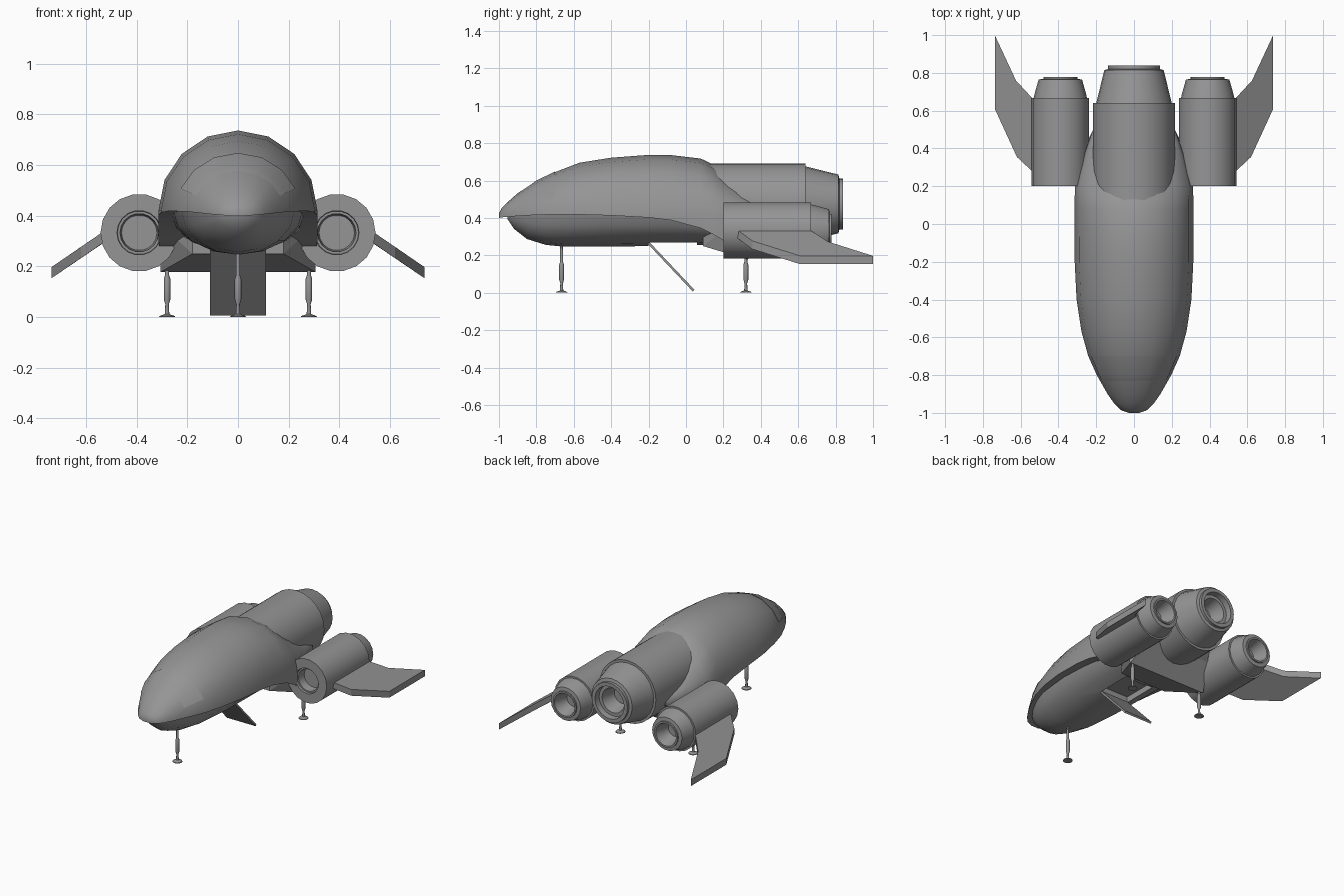
import bpy, bmesh, math
from mathutils import Vector

if "Cube" in bpy.data.objects:
    bpy.data.objects.remove(bpy.data.objects["Cube"])

grey = bpy.data.materials.new("dark_grey")
grey.diffuse_color = (.3, .3, .3, 1)
grey.use_nodes = True
grey.node_tree.nodes["Principled BSDF"].inputs["Base Color"].default_value = grey.diffuse_color


def make(name, bm, angle=30):
    bmesh.ops.remove_doubles(bm, verts=bm.verts, dist=1e-5)
    bmesh.ops.recalc_face_normals(bm, faces=bm.faces)
    me = bpy.data.meshes.new(name)
    bm.to_mesh(me)
    bm.free()
    me.materials.append(grey)
    ob = bpy.data.objects.new(name, me)
    bpy.context.collection.objects.link(ob)
    bpy.ops.object.select_all(action='DESELECT')
    ob.select_set(True)
    bpy.context.view_layer.objects.active = ob
    if angle:
        bpy.ops.object.shade_smooth_by_angle(angle=math.radians(angle))
    return ob


def loft(name, rings, angle=30, closed=True, caps=True):
    bm = bmesh.new()
    vs = [[bm.verts.new(p) for p in r] for r in rings]
    n = len(rings[0])
    for a, b in zip(vs, vs[1:]):
        for i in range(n if closed else n - 1):
            j = (i + 1) % n
            bm.faces.new((a[i], a[j], b[j], b[i]))
    if caps:
        bm.faces.new(vs[0])
        bm.faces.new(vs[-1])
    return make(name, bm, angle)


def lathe(name, profile, loc, axis='Y', seg=18):
    rings = []
    for r, h in profile:
        ring = []
        for i in range(seg):
            a = 2 * math.pi * i / seg
            u, v = max(r, 1e-4) * math.cos(a), max(r, 1e-4) * math.sin(a)
            ring.append(Vector(loc) + Vector((u, h, v) if axis == 'Y' else (u, v, h)))
        rings.append(ring)
    return loft(name, rings)


def hull_solid(name, pts):
    bm = bmesh.new()
    for p in pts:
        bm.verts.new(p)
    bmesh.ops.convex_hull(bm, input=bm.verts)
    bmesh.ops.dissolve_limit(bm, angle_limit=0.01, verts=bm.verts, edges=bm.edges)
    return make(name, bm, 0)


# Upper shell: y, half width, arch base, top, skirt bottom
SHELL = [
    (-1.0, .028, .405, .425, .400), (-.985, .07, .408, .452, .403),
    (-.95, .105, .411, .488, .406), (-.90, .140, .415, .532, .410),
    (-.80, .197, .42, .597, .416), (-.70, .242, .42, .645, .418),
    (-.57, .278, .42, .695, .418), (-.40, .304, .42, .722, .413),
    (-.20, .314, .42, .737, .402), (-.08, .314, .42, .736, .388),
    (.08, .314, .42, .717, .345), (.14, .314, .42, .688, .315),
    (.20, .312, .41, .640, .280), (.32, .278, .41, .550, .250),
    (.42, .245, .41, .500, .300), (.52, .210, .41, .450, .390)]


def arch(y, w, base, top, i0=0, i1=8):
    return [Vector((w * math.cos(math.pi * i / 8), y,
                    base + (top - base) * math.sin(math.pi * i / 8)))
            for i in range(i0, i1 + 1)]


loft("upper_shell", [[Vector((w, y, s))] + arch(y, w, b, t) + [Vector((-w, y, s))]
                     for y, w, b, t, s in SHELL], 35)

# Windscreen panel, slightly proud of the shell
e = .003
front = (-.83, .18, .4185, .5775)
screen = [s[:4] for s in SHELL[4:6]]
rings = [arch(*front, 1, 7)]
rings += [arch(y, w + e, b, t + e, 1, 7) for y, w, b, t in screen]
rings += [arch(*screen[-1], 1, 7)]
loft("windscreen", rings, 30, closed=False, caps=False)

# Lower hull: y, half width, top, bottom
HULL = [(-.955, .035, .412, .395), (-.92, .09, .42, .342), (-.85, .142, .43, .287),
        (-.75, .192, .43, .256), (-.65, .225, .43, .246), (-.40, .258, .43, .246),
        (-.10, .265, .42, .252), (.10, .26, .40, .255), (.26, .24, .38, .245)]
belly = loft("lower_hull", [arch(y, w, t, b) for y, w, t, b in HULL], 35)

# Ramp opening cut into the hull
cut = hull_solid("ramp_cutter", [(x, y, z) for x in (-.11, .11)
                                 for y in (-.2, .06) for z in (.2, .31)])
cut.hide_render = True
mod = belly.modifiers.new("opening", 'BOOLEAN')
mod.operation, mod.solver, mod.object = 'DIFFERENCE', 'EXACT', cut
bpy.ops.object.select_all(action='DESELECT')
bpy.context.view_layer.objects.active = belly
belly.select_set(True)
bpy.ops.object.modifier_apply(modifier=mod.name)
bpy.data.objects.remove(cut)

# Lowered boarding ramp
hull_solid("boarding_ramp", [(x, y, z) for x in (-.11, .11) for y, z in
                             ((-.205, .262), (-.195, .27), (.045, .016), (.037, .006))])

# Rear belly wedge carrying the main legs
hull_solid("rear_belly", [(s * x, y, z) for s in (-1, 1) for x, y, z in
                          ((.18, .09, .25), (.306, .33, .178), (.21, .51, .40),
                           (.18, .09, .30), (.30, .24, .36))])

# Central engine
lathe("centre_engine", [(0, .12), (.217, .12), (.217, .64), (.2, .64), (.195, .66),
                        (.157, .815), (.137, .82), (.137, .84), (.112, .84),
                        (.108, .80), (.085, .80), (.06, .70), (0, .70)],
      (0, 0, .475), seg=24)


# Landing leg shape
def leg(name, x, y, top):
    lathe(name, [(0, 0), (.032, 0), (.03, .004), (.009, .012), (.007, .05), (.013, .07),
                 (.013, .15), (.008, .165), (.008, top), (0, top)], (x, y, 0), 'Z', 12)


leg("nose_leg", 0, -.665, .27)

for s, side in ((1, "right"), (-1, "left")):
    # Side engine with intake in front and nozzle behind
    lathe(side + "_engine", [(0, .27), (.07, .27), (.076, .215), (.086, .215), (.088, .2),
                             (.153, .2), (.153, .668), (.141, .668), (.136, .69),
                             (.115, .765), (.09, .768), (.09, .778), (.078, .778),
                             (.07, .75), (.05, .68), (0, .68)],
          (s * .39, 0, .333))
    # Swept, drooping wing
    outline = [(.50, .24, .358), (.54, .28, .332), (.62, .355, .277), (.737, .61, .197),
               (.737, 1.0, .197), (.625, .76, .273), (.54, .668, .332), (.50, .62, .358)]
    low = [(x, y, z - .044) for x, y, z in outline]
    loft(side + "_wing", [[Vector((s * x, y, z)) for x, y, z in r] for r in (outline, low)], 20)
    leg(side + "_rear_leg", s * .28, .32, .2)
